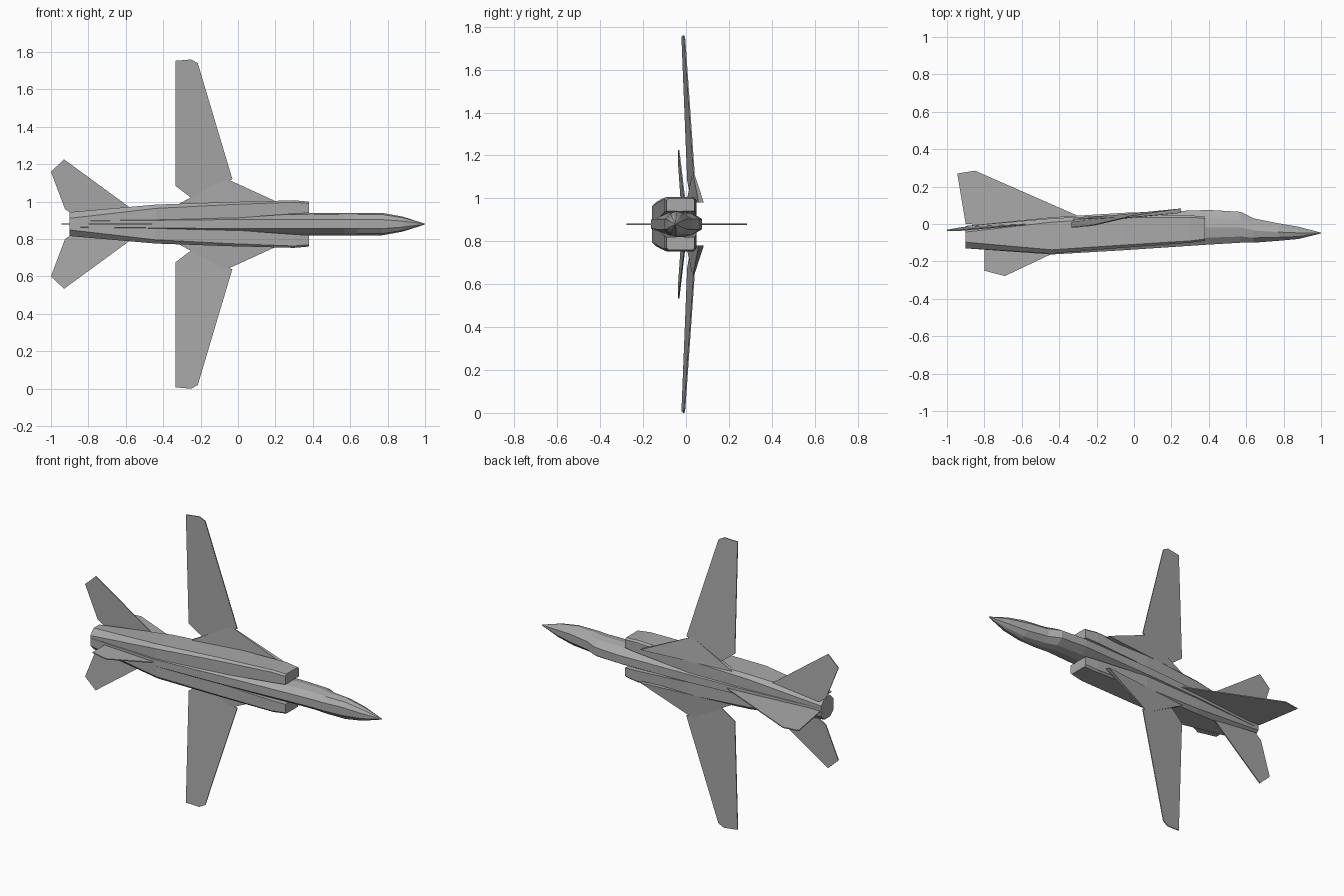
import bpy, bmesh
from mathutils import Vector

cube = bpy.data.objects.get("Cube")
if cube:
    bpy.data.objects.remove(cube, do_unlink=True)

# Height of the symmetry plane
CENTRE = 0.88
UP = Vector((0, 1, 0))
SIDE = Vector((0, 0, 1))

grey = bpy.data.materials.new("airframe_grey")
grey.use_nodes = True
colour = (0.4, 0.4, 0.4, 1)
grey.diffuse_color = colour
grey.node_tree.nodes["Principled BSDF"].inputs["Base Color"].default_value = colour


def loft(name, rings, mirrored=False):
    """Skin a list of equal point rings, cap both ends and place the part."""
    bm = bmesh.new()
    rows = [[bm.verts.new(point) for point in ring] for ring in rings]
    count = len(rows[0])
    for near, far in zip(rows, rows[1:]):
        for i in range(count):
            j = (i + 1) % count
            bm.faces.new((near[i], near[j], far[j], far[i]))
    bm.faces.new(rows[0])
    bm.faces.new(rows[-1])
    bmesh.ops.recalc_face_normals(bm, faces=bm.faces)
    mesh = bpy.data.meshes.new(name)
    bm.to_mesh(mesh)
    bm.free()
    mesh.materials.append(grey)
    part = bpy.data.objects.new(name, mesh)
    part.location.z = CENTRE
    bpy.context.collection.objects.link(part)
    if mirrored:
        modifier = part.modifiers.new("mirror", 'MIRROR')
        modifier.use_axis = (False, False, True)
        modifier.use_mirror_merge = False


def panel(name, points, direction, mirrored=False):
    """Thin flat panel with a little thickness along a direction."""
    offset = direction * 0.003
    loft(name, [[Vector(p) + offset for p in points],
                [Vector(p) - offset for p in points]], mirrored)


def fuselage_ring(x, belly, top, width):
    """Ten sided section with a narrow keel and spine."""
    def level(fraction):
        return belly + (top - belly) * fraction
    half = [(level(0), width * 0.4), (level(0.2), width * 0.85), (level(0.5), width),
            (level(0.75), width * 0.85), (level(1), width * 0.4)]
    return ([(x, y, z) for y, z in half] +
            [(x, y, -z) for y, z in reversed(half)])


def nacelle_ring(x, belly, top, inner, outer, chamfer):
    """Box section with both outer corners cut off."""
    shoulder = outer - chamfer
    return [(x, belly, inner), (x, belly, shoulder), (x, belly + chamfer, outer),
            (x, top - chamfer, outer), (x, top, shoulder), (x, top, inner)]


# Fuselage from nose through canopy to tail: x, belly, top, half width
loft("fuselage", [fuselage_ring(*station) for station in [
    (1, -0.05, -0.046, 0.002),
    (0.88, -0.08, -0.015, 0.04),
    (0.77, -0.09, 0.004, 0.06),
    (0.64, -0.1, 0.03, 0.06),
    (0.57, -0.1, 0.065, 0.06),
    (0.4, -0.11, 0.075, 0.06),
    (-0.05, -0.14, 0.06, 0.06),
    (-0.44, -0.163, 0.036, 0.05),
    (-0.9, -0.13, -0.01, 0.04)]])

# Engine nacelles closing in towards the single tail pipe
loft("engine_nacelle", [nacelle_ring(*station) for station in [
    (0.38, -0.09, 0.04, 0.06, 0.12, 0.01),
    (0.3, -0.1, 0.046, 0.055, 0.127, 0.01),
    (-0.05, -0.126, 0.05, 0.03, 0.118, 0.014),
    (-0.44, -0.158, 0.03, 0.01, 0.104, 0.02),
    (-0.9, -0.13, -0.01, 0, 0.064, 0.033)]], mirrored=True)


def wing_surface(x, z):
    """Pitched and drooping plane the swing wings lie in."""
    return (x, 0.05 + 0.1 * x - 0.04 * z, z)


def tail_surface(x, z):
    """Pitched and drooping plane the tailplanes lie in."""
    return (x, 0.03 + 0.05 * x - 0.05 * z, z)


def glove_edge(x, z, thickness):
    """Upper and lower points of the glove at one place."""
    x, y, z = wing_surface(x, z)
    return [Vector((x, y, z)) + UP * thickness, Vector((x, y, z)) - UP * thickness]


# Fixed gloves, thick at the body and sharp outboard
glove_rings = []
for front, back, span, thickness in [(0.25, -0.33, 0.1, 0.012),
                                     (-0.05, -0.08, 0.237, 0.003)]:
    nose, rear = glove_edge(front, span, thickness), glove_edge(back, span, thickness)
    glove_rings.append(nose + rear[::-1])
loft("wing_glove", glove_rings, mirrored=True)

# Swing wings
wing_outline = [(-0.03, 0.24), (-0.215, 0.86), (-0.25, 0.88), (-0.335, 0.873),
                (-0.335, 0.205), (-0.25, 0.14), (-0.08, 0.23)]
panel("wing", [wing_surface(x, z) for x, z in wing_outline], UP, mirrored=True)

# Tailplanes
tail_outline = [(-0.58, 0.09), (-0.93, 0.346), (-1, 0.28), (-0.925, 0.08), (-0.88, 0.05)]
panel("tailplane", [tail_surface(x, z) for x, z in tail_outline], UP, mirrored=True)

# Upright fin and belly fin on the centre line
fin_outline = [(-0.28, 0.035), (-0.85, 0.285), (-0.945, 0.27), (-0.9, 0), (-0.4, -0.02)]
panel("tail_fin", [(x, y, 0) for x, y in fin_outline], SIDE)
belly_outline = [(-0.43, -0.155), (-0.69, -0.278), (-0.8, -0.25), (-0.8, -0.125)]
panel("belly_fin", [(x, y, 0) for x, y in belly_outline], SIDE)
